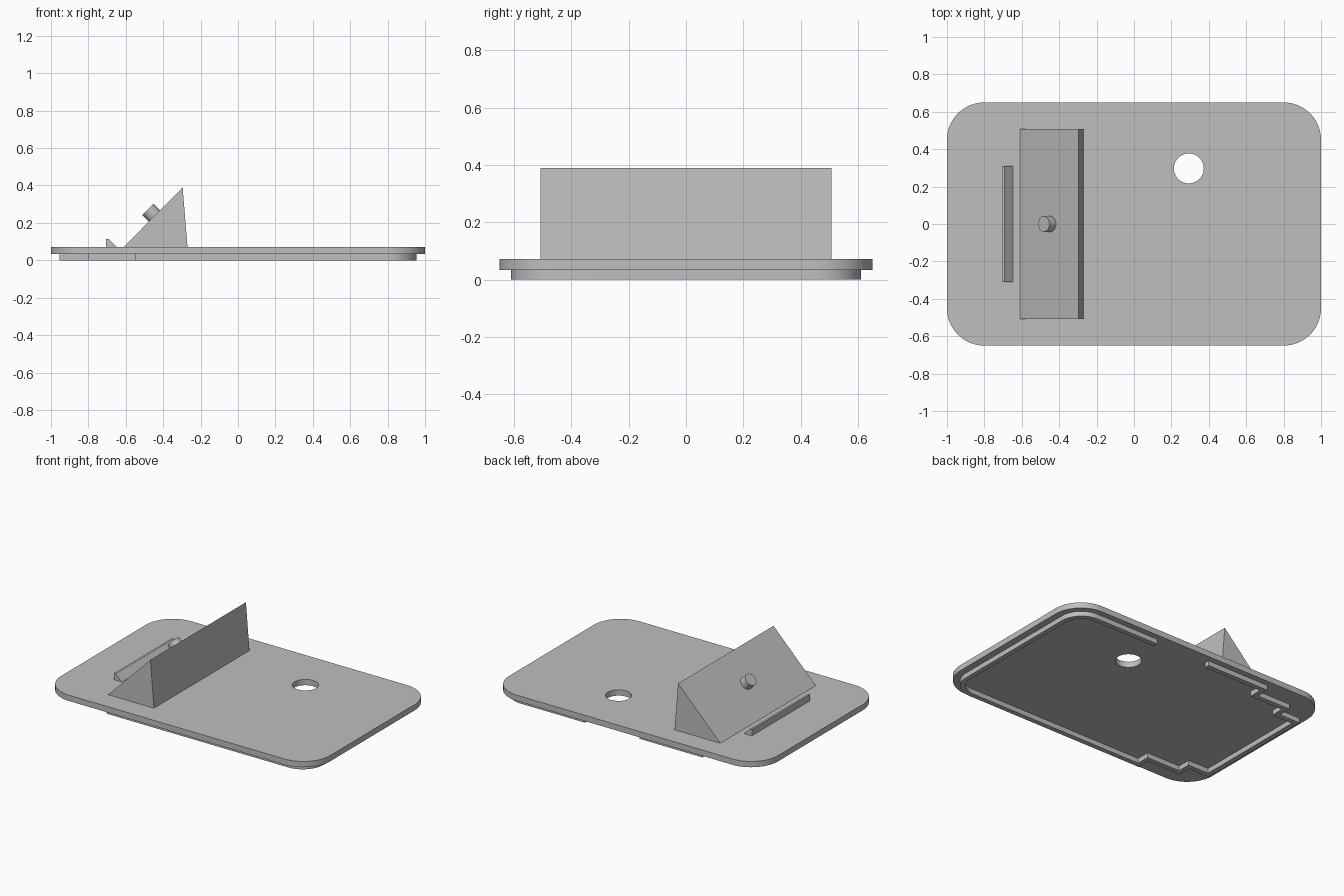
import bpy
import bmesh
import math
from mathutils import Vector

if "Cube" in bpy.data.objects:
    bpy.data.objects.remove(bpy.data.objects["Cube"], do_unlink=True)

grey = bpy.data.materials.new("plain grey")
grey.use_nodes = True
colour = (0.52, 0.52, 0.52, 1)
grey.diffuse_color = colour
grey.node_tree.nodes["Principled BSDF"].inputs["Base Color"].default_value = colour

PLATE_LOW, PLATE_TOP = 0.033, 0.072


def finish(name, bm):
    """Turn a bmesh into a grey object with smooth curves and sharp edges."""
    bmesh.ops.recalc_face_normals(bm, faces=bm.faces)
    mesh = bpy.data.meshes.new(name)
    bm.to_mesh(mesh)
    bm.free()
    mesh.materials.append(grey)
    obj = bpy.data.objects.new(name, mesh)
    bpy.context.collection.objects.link(obj)
    bpy.ops.object.select_all(action="DESELECT")
    obj.select_set(True)
    bpy.context.view_layer.objects.active = obj
    bpy.ops.object.shade_smooth_by_angle(angle=math.radians(30))
    return obj


def prism(name, points, along):
    """Extrude a closed outline of 3D points along a vector."""
    bm = bmesh.new()
    face = bm.faces.new([bm.verts.new(p) for p in points])
    new = bmesh.ops.extrude_face_region(bm, geom=[face])["geom"]
    bmesh.ops.translate(bm, vec=along, verts=[v for v in new if isinstance(v, bmesh.types.BMVert)])
    return finish(name, bm)


def arc(cx, cy, r, start, end, steps=16):
    angles = [math.radians(start + (end - start) * i / steps) for i in range(steps + 1)]
    return [Vector((cx + r * math.cos(a), cy + r * math.sin(a))) for a in angles]


def side_profile(name, outline, half_width):
    """Extrude an x-z outline symmetrically across y."""
    return prism(name, [(x, -half_width, z) for x, z in outline], (0, 2 * half_width, 0))


# Rounded base plate
R = 0.2
corners = [(1, 1, 0), (-1, 1, 90), (-1, -1, 180), (1, -1, 270)]
outline = []
for sx, sy, a in corners:
    outline += arc(sx * (1 - R), sy * (0.65 - R), R, a, a + 90)
plate = prism("base_plate", [(p.x, p.y, PLATE_LOW) for p in outline], (0, 0, PLATE_TOP - PLATE_LOW))

# Round hole through the plate
circle = arc(0.293, 0.297, 0.08, 0, 360, 48)[:-1]
cutter = prism("hole_cutter", [(p.x, p.y, -0.1) for p in circle], (0, 0, 0.4))
cut = plate.modifiers.new("hole", "BOOLEAN")
cut.operation, cut.solver, cut.object = "DIFFERENCE", "EXACT", cutter
bpy.context.view_layer.objects.active = plate
bpy.ops.object.modifier_apply(modifier="hole")
bpy.data.objects.remove(cutter, do_unlink=True)

# Locating lip underneath: open path with stepped corners on one end
r = 0.155
steps = [Vector(p) for p in [(-0.55, -0.61), (-0.55, -0.52), (-0.8, -0.52), (-0.8, -0.43), (-0.955, -0.43)]]
path = [Vector((0.325, 0.61))] + arc(0.8, 0.455, r, 90, 0) + arc(0.8, -0.455, r, 0, -90)
path += steps + [Vector((p.x, -p.y)) for p in reversed(steps)] + [Vector((-0.08, 0.61))]


def inward(a, b):
    d = (b - a).normalized()
    return Vector((d.y, -d.x))


inner = []
for i, p in enumerate(path):
    n1 = inward(path[max(i - 1, 0)], path[max(i, 1)])
    n2 = inward(path[min(i, len(path) - 2)], path[min(i + 1, len(path) - 1)])
    inner.append(p + (n1 + n2) * 0.033 / (1 + n1.dot(n2)))
ribbon = path + inner[::-1]
prism("locating_lip", [(p.x, p.y, 0) for p in ribbon], (0, 0, PLATE_LOW))

# Sloping wedge stand
side_profile("wedge_stand", [(-0.61, PLATE_TOP), (-0.296, 0.39), (-0.27, PLATE_TOP)], 0.507)

# Small retaining ledge in front of the slope
side_profile("retaining_ledge", [(-0.706, PLATE_TOP), (-0.706, 0.115), (-0.692, 0.115), (-0.648, PLATE_TOP)], 0.31)

# Pin standing square to the slope
axis = Vector((-1, 0, 1)).normalized()
across = Vector((1, 0, 1)).normalized()
base = Vector((-0.441, 0, 0.231))
ring = [base + across * p.x + Vector((0, p.y, 0)) for p in arc(0, 0, 0.042, 0, 360, 32)[:-1]]
prism("slope_pin", ring, axis * 0.058)
